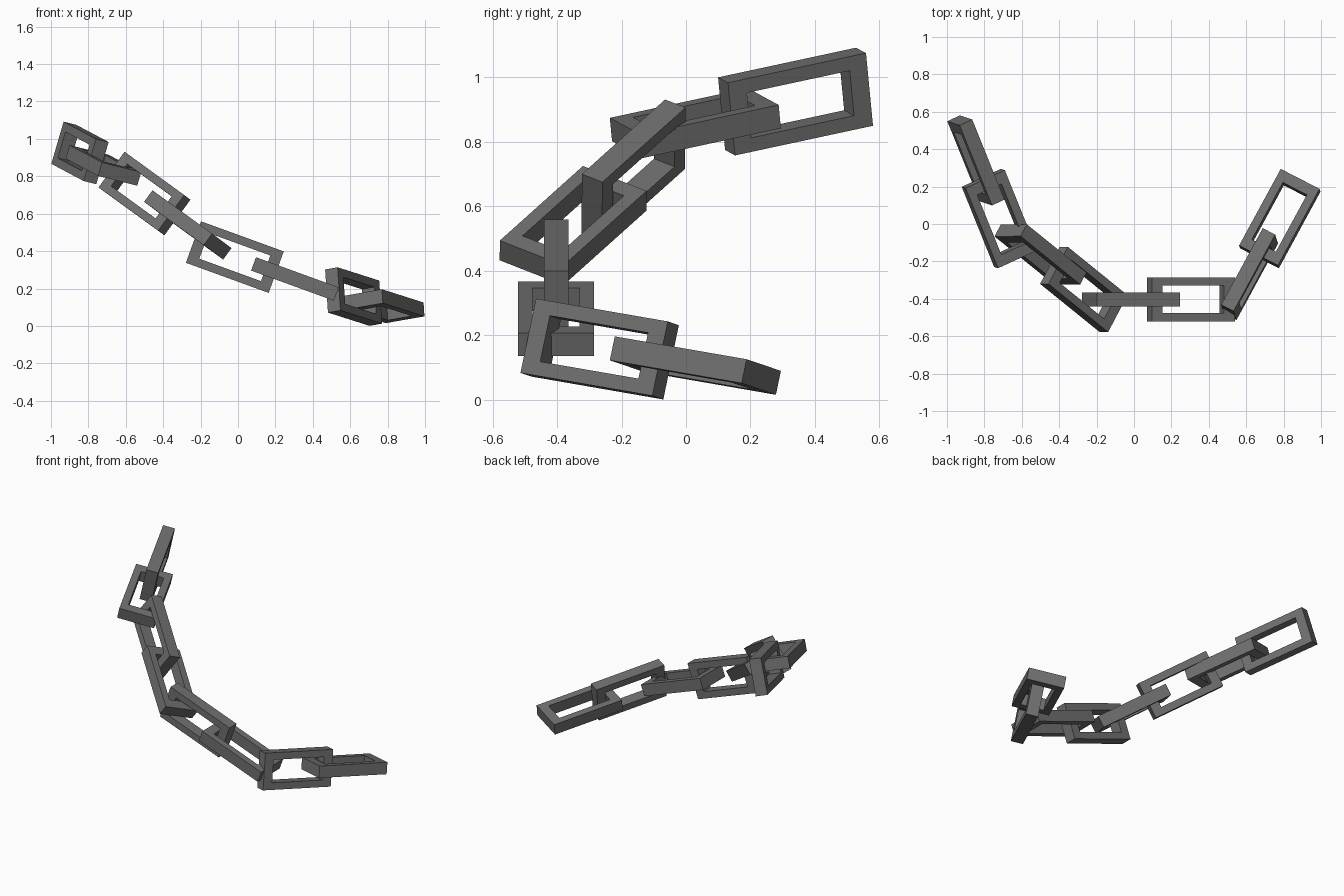
import bpy, bmesh
from mathutils import Vector, Matrix

if "Cube" in bpy.data.objects:
    bpy.data.objects.remove(bpy.data.objects["Cube"])

LENGTH, WIDTH, DEPTH = 0.471, 0.236, 0.076   # outer size of one link
END, SIDE = 0.06, 0.045                      # bar widths at ends / long sides
STEP = 0.342                                 # spacing of neighbouring links

# dark iron
iron = bpy.data.materials.new("dark_iron")
iron.diffuse_color = (0.16, 0.16, 0.16, 1)
iron.use_nodes = True
iron.node_tree.nodes["Principled BSDF"].inputs["Base Color"].default_value = iron.diffuse_color


def link_mesh():
    # rectangular ring: outer and inner loops on two levels
    me = bpy.data.meshes.new("chain_link")
    bm = bmesh.new()

    def loop(hx, hy, z):
        return [bm.verts.new((sx * hx, sy * hy, z))
                for sx, sy in ((-1, -1), (1, -1), (1, 1), (-1, 1))]

    hx, hy, hz = LENGTH / 2, WIDTH / 2, DEPTH / 2
    rings = [loop(hx, hy, -hz), loop(hx, hy, hz),
             loop(hx - END, hy - SIDE, hz), loop(hx - END, hy - SIDE, -hz)]
    for k in range(4):
        a, b = rings[k], rings[(k + 1) % 4]
        for i in range(4):
            j = (i + 1) % 4
            bm.faces.new((a[i], a[j], b[j], b[i]))
    bmesh.ops.recalc_face_normals(bm, faces=bm.faces)
    bm.to_mesh(me)
    bm.free()
    me.materials.append(iron)
    return me


mesh = link_mesh()


def add_link(name, centre, along, across):
    x = along.normalized()
    z = x.cross(across).normalized()
    y = z.cross(x)
    ob = bpy.data.objects.new(name, mesh)
    ob.matrix_world = Matrix.Translation(centre) @ Matrix((x, y, z)).transposed().to_4x4()
    bpy.context.collection.objects.link(ob)


# each straight run: first link centre, run direction, width direction of first link
runs = [
    ((-0.845, 0.34, 0.925), (0.173, -0.428, -0.092), (0.065, -0.02, 0.225)),
    ((-0.5, -0.163, 0.708), (0.324, -0.262, -0.235), (0.134, 0.005, 0.192)),
    ((-0.017, -0.403, 0.368), (0.94, 0, -0.342), (0.342, 0, 0.94)),
    ((0.618, -0.268, 0.157), (0.223, 0.41, -0.071), (-0.014, 0.05, 0.228)),
]
for n, (c, d, w) in enumerate(runs):
    c, d, w = Vector(c), Vector(d).normalized(), Vector(w)
    add_link(f"chain_link_{2 * n + 1}", c, d, w)
    # second link is turned a quarter about the run
    add_link(f"chain_link_{2 * n + 2}", c + d * STEP, d, d.cross(w))
